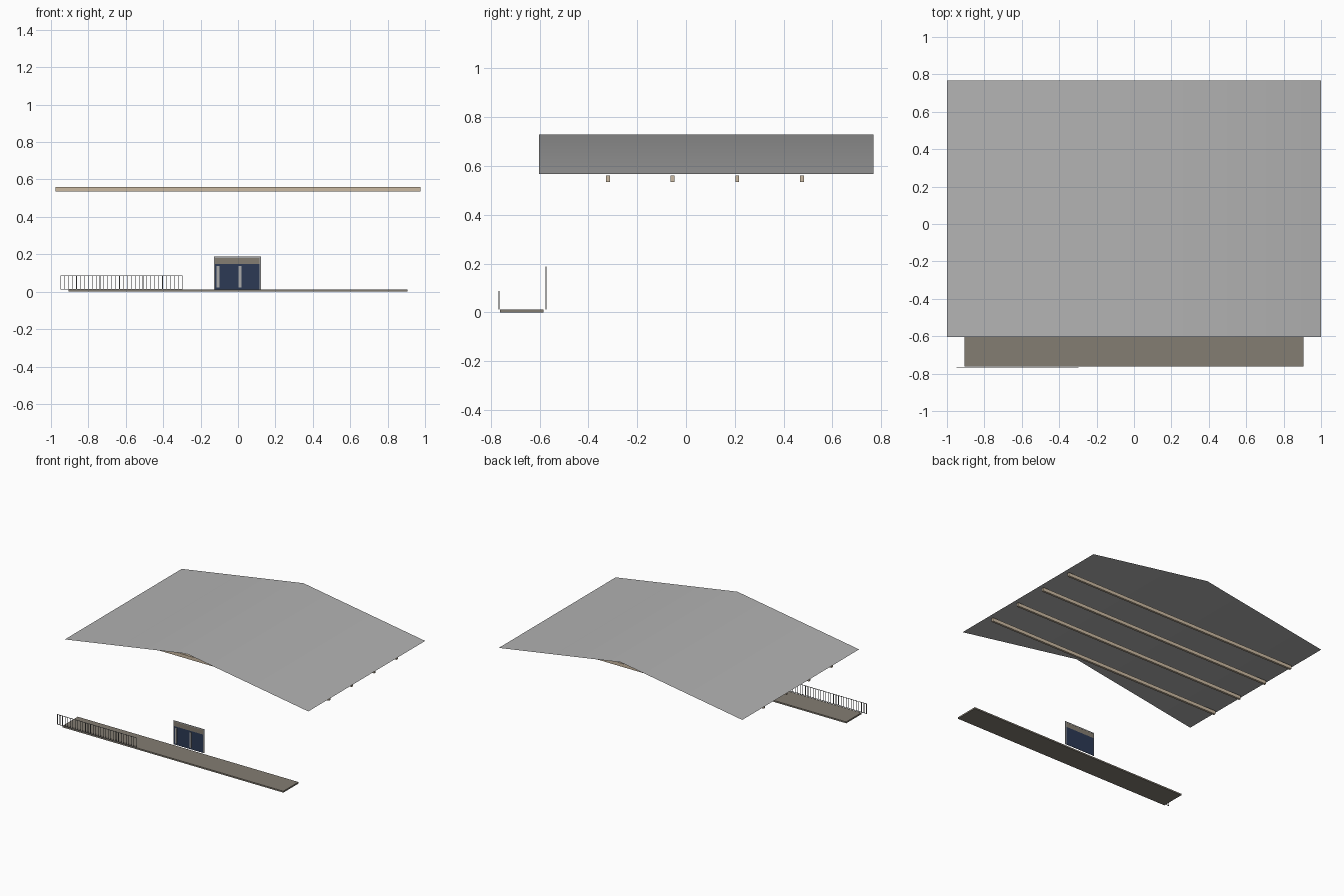
import bpy
import bmesh
from mathutils import Matrix, Vector

cube = bpy.data.objects.get("Cube")
if cube:
    bpy.data.objects.remove(cube, do_unlink=True)


def material(name, r, g, b):
    m = bpy.data.materials.new(name)
    m.use_nodes = True
    m.diffuse_color = (r, g, b, 1)
    m.node_tree.nodes["Principled BSDF"].inputs["Base Color"].default_value = (r, g, b, 1)
    return m


ROOF = material("roof grey", 0.45, 0.45, 0.45)
WOOD = material("pale timber", 0.60, 0.49, 0.36)
STONE = material("warm grey", 0.23, 0.205, 0.168)
GLASS = material("navy glass", 0.025, 0.042, 0.09)
FRAME = material("frame grey", 0.40, 0.40, 0.40)
METAL = material("railing grey", 0.25, 0.25, 0.25)


def finish(name, bm, mat):
    mesh = bpy.data.meshes.new(name)
    bm.to_mesh(mesh)
    bm.free()
    mesh.materials.append(mat)
    obj = bpy.data.objects.new(name, mesh)
    bpy.context.collection.objects.link(obj)
    return obj


def boxes(name, mat, extents):
    """One object made of boxes, each given by its low and high corner."""
    bm = bmesh.new()
    for low, high in extents:
        low, high = Vector(low), Vector(high)
        place = Matrix.Translation((low + high) / 2) @ Matrix.Diagonal((*(high - low), 1))
        bmesh.ops.create_cube(bm, size=1, matrix=place)
    return finish(name, bm, mat)


# Roof: a thin folded sheet with its ridge running front to back
bm = bmesh.new()
rows = [[bm.verts.new((x, y, z)) for x, z in ((-1, 0.567), (0, 0.728), (1, 0.567))]
        for y in (-0.603, 0.768)]
for i in range(2):
    bm.faces.new((rows[0][i], rows[0][i + 1], rows[1][i + 1], rows[1][i])).smooth = True
finish("roof", bm, ROOF)

# Beams under the roof
for i in range(4):
    y = -0.32 + i * 0.265
    boxes(f"roof_beam_{i + 1}", WOOD, [((-0.977, y - 0.008, 0.535), (0.977, y + 0.008, 0.56))])

# Porch deck
boxes("porch_deck", STONE, [((-0.907, -0.763, 0), (0.907, -0.585, 0.011))])

# Sliding door: glass, panel above, outer frame and leaf stiles
DOOR_Y = -0.573
boxes("door_glass", GLASS, [((-0.122, DOOR_Y - 0.001, 0.011), (0.117, DOOR_Y + 0.001, 0.147))])
boxes("door_transom", STONE, [((-0.122, DOOR_Y - 0.001, 0.147), (0.117, DOOR_Y + 0.001, 0.182))])
boxes("door_frame", FRAME, [
    ((x, DOOR_Y - 0.002, 0.011), (x + 0.007, DOOR_Y + 0.002, 0.188)) for x in (-0.129, 0.116)
] + [((-0.129, DOOR_Y - 0.002, 0.181), (0.123, DOOR_Y + 0.002, 0.188))])
boxes("door_stiles", FRAME, [
    ((x, DOOR_Y - 0.003, 0.022), (x + 0.015, DOOR_Y - 0.001, 0.137)) for x in (-0.115, 0.003)])

# Railing: two rails and evenly spaced balusters
LEFT, RIGHT, RAIL_Y, COUNT, T = -0.947, -0.299, -0.766, 32, 0.0015
boxes("railing_rails", METAL, [
    ((LEFT - T, RAIL_Y - T, z - T), (RIGHT + T, RAIL_Y + T, z + T)) for z in (0.014, 0.086)])
step = (RIGHT - LEFT) / (COUNT - 1)
boxes("railing_balusters", METAL, [
    ((LEFT + i * step - T, RAIL_Y - T, 0.014), (LEFT + i * step + T, RAIL_Y + T, 0.086))
    for i in range(COUNT)])
